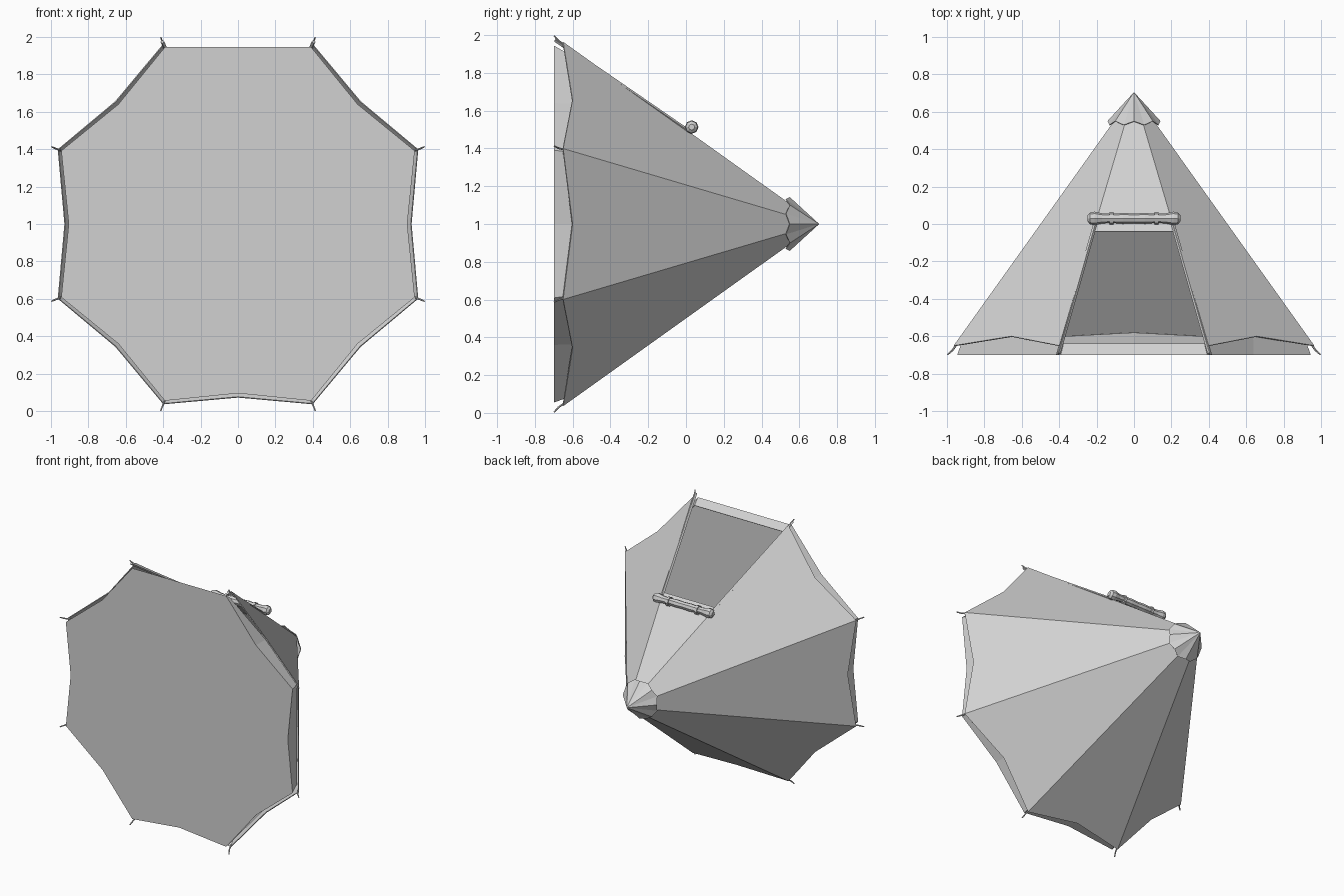
import bpy, bmesh, math
from mathutils import Vector

cube = bpy.data.objects.get("Cube")
if cube:
    bpy.data.objects.remove(cube, do_unlink=True)

canvas = bpy.data.materials.new("light_grey_canvas")
canvas.use_nodes = True
colour = (0.64, 0.64, 0.64, 1)
canvas.diffuse_color = colour
canvas.node_tree.nodes["Principled BSDF"].inputs["Base Color"].default_value = colour

SIDES = 8
STEP = math.tau / SIDES
APEX = 0.7
SLOPE = 0.714      # apothem lost per unit of height
DOOR = 1           # panel whose middle points straight up


def finish(name, bm, thickness=0):
    bmesh.ops.recalc_face_normals(bm, faces=bm.faces)
    mesh = bpy.data.meshes.new(name)
    bm.to_mesh(mesh)
    bm.free()
    mesh.materials.append(canvas)
    obj = bpy.data.objects.new(name, mesh)
    bpy.context.collection.objects.link(obj)
    if thickness:
        mod = obj.modifiers.new("cloth_thickness", "SOLIDIFY")
        mod.thickness = thickness
        mod.offset = -1
    return obj


def corner(i, y, apothem=None):
    """Octagon corner i at depth y; on the tent surface by default."""
    a = SLOPE * (APEX - y) if apothem is None else apothem
    r = a / math.cos(STEP / 2)
    t = STEP * (i + 0.5)
    return Vector((r * math.cos(t), y, 1 + r * math.sin(t)))


def middle(i, y, apothem=None):
    """Middle of the side between corners i and i + 1."""
    a = SLOPE * (APEX - y) if apothem is None else apothem
    t = STEP * (i + 1)
    return Vector((a * math.cos(t), y, 1 + a * math.sin(t)))


def tube(name, stations, sides=6):
    """Closed tube through (point, radius) stations."""
    bm = bmesh.new()
    axis = stations[-1][0] - stations[0][0]
    turn = axis.to_track_quat("Z", "Y")
    rings = []
    for point, radius in stations:
        rings.append([bm.verts.new(point + turn @ Vector((
            radius * math.cos(math.tau * k / sides),
            radius * math.sin(math.tau * k / sides), 0))) for k in range(sides)])
    for low, high in zip(rings, rings[1:]):
        for k in range(sides):
            n = (k + 1) % sides
            bm.faces.new((low[k], low[n], high[n], high[k]))
    bm.faces.new(rings[0])
    bm.faces.new(rings[-1])
    return finish(name, bm)


# Tent walls: eight panels with arched hems, one left open as the door
bm = bmesh.new()
apex = bm.verts.new((0, APEX, 1))
ring = [bm.verts.new(corner(i, -0.04)) for i in range(SIDES)]
base = [bm.verts.new(corner(i, -0.65)) for i in range(SIDES)]
for i in range(SIDES):
    n = (i + 1) % SIDES
    bm.faces.new((apex, ring[i], ring[n]))
    if i != DOOR:
        hem = bm.verts.new(middle(i, -0.6))
        bm.faces.new((ring[i], base[i], hem, base[n], ring[n]))
finish("tent_walls", bm, 0.006)

# Groundsheet: flat floor with an upturned rim, low and straight at the door
bm = bmesh.new()
floor, rim = [], []
for i in range(SIDES):
    at_door = i == DOOR
    beside_door = i in (DOOR, DOOR + 1)
    floor.append(bm.verts.new(corner(i, -0.7, 0.945)))
    floor.append(bm.verts.new(middle(i, -0.7, 0.945 if at_door else 0.905)))
    rim.append(bm.verts.new(corner(i, -0.64 if beside_door else -0.6, 0.91)))
    rim.append(bm.verts.new(middle(i, -0.64, 0.91) if at_door else middle(i, -0.58, 0.9)))
bm.faces.new(floor)
for k in range(len(floor)):
    n = (k + 1) % len(floor)
    bm.faces.new((floor[k], floor[n], rim[n], rim[k]))
finish("groundsheet", bm, 0.004)

# Peak cap with a flared, scalloped edge
bm = bmesh.new()
tip = bm.verts.new((0, 0.705, 1))
edge = []
for i in range(SIDES):
    edge.append(bm.verts.new(corner(i, 0.53, 0.132)))
    edge.append(bm.verts.new(middle(i, 0.55, 0.142)))
for k in range(len(edge)):
    bm.faces.new((tip, edge[k], edge[(k + 1) % len(edge)]))
finish("peak_cap", bm, 0.004)

# Pegs at every corner, bent slightly outward
for i in range(SIDES):
    tube(f"peg_{i + 1}", [(corner(i, -0.645, 0.95), 0.006),
                          (corner(i, -0.675, 0.97), 0.005),
                          (corner(i, -0.698, 0.996), 0.004)])

# Door edge trims
for i, side in ((DOOR, "left"), (DOOR + 1, "right")):
    tube(f"door_trim_{side}", [(corner(i, 0.0), 0.011), (corner(i, -0.692, 0.975), 0.011)], 4)

# Rolled-up door flap, lumpy along its length, gathered at the straps
half = [(0.0, 0.026), (0.06, 0.029), (0.12, 0.024), (0.17, 0.027), (0.21, 0.036), (0.235, 0.032), (0.248, 0.016)]
profile = [(-x, r) for x, r in reversed(half[1:])] + half
tube("rolled_door", [(Vector((x, 0.03, 1.513)), r) for x, r in profile], 8)

# Straps round the roll
for x, side in ((0.12, "left"), (-0.12, "right")):
    tube(f"strap_{side}", [(Vector((x - 0.01, 0.03, 1.511)), 0.034),
                           (Vector((x + 0.01, 0.03, 1.511)), 0.034)], 8)
